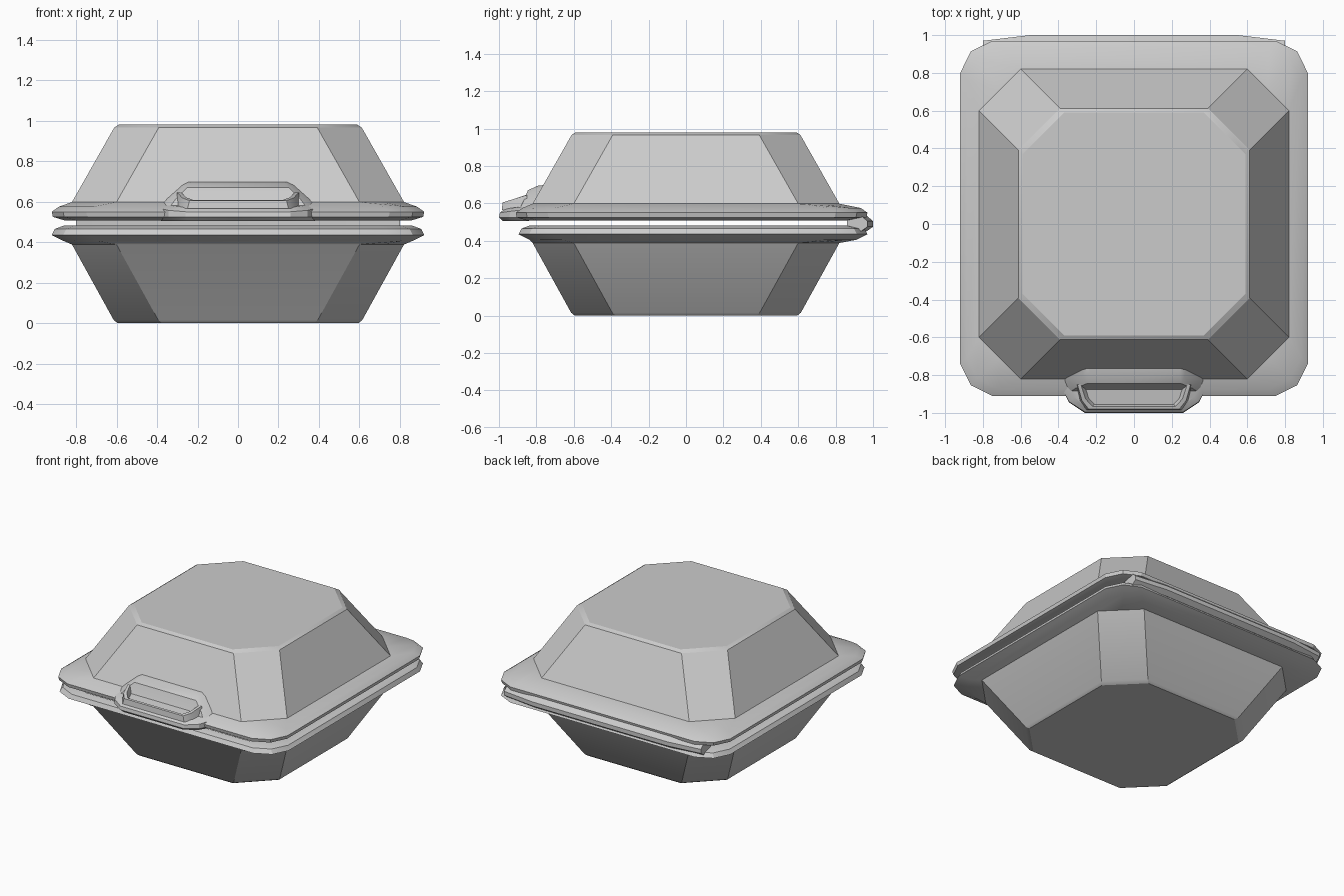
import bpy, bmesh, math

cube = bpy.data.objects.get("Cube")
if cube:
    bpy.data.objects.remove(cube, do_unlink=True)

foam = bpy.data.materials.new("grey_foam")
foam.use_nodes = True
GREY = (0.6, 0.6, 0.6, 1)
foam.diffuse_color = GREY
bsdf = foam.node_tree.nodes["Principled BSDF"]
bsdf.inputs["Base Color"].default_value = GREY
bsdf.inputs["Roughness"].default_value = 0.8


def loft(name, rings, angle=25):
    """Closed solid through a stack of rings with equal point counts."""
    bm = bmesh.new()
    loops = [[bm.verts.new(p) for p in ring] for ring in rings]
    for low, high in zip(loops, loops[1:]):
        n = len(low)
        for i in range(n):
            j = (i + 1) % n
            bm.faces.new((low[i], low[j], high[j], high[i]))
    bm.faces.new(loops[0])
    bm.faces.new(loops[-1])
    bmesh.ops.recalc_face_normals(bm, faces=bm.faces)
    mesh = bpy.data.meshes.new(name)
    bm.to_mesh(mesh)
    bm.free()
    mesh.materials.append(foam)
    obj = bpy.data.objects.new(name, mesh)
    bpy.context.collection.objects.link(obj)
    bpy.ops.object.select_all(action="DESELECT")
    obj.select_set(True)
    bpy.context.view_layer.objects.active = obj
    bpy.ops.object.shade_smooth_by_angle(angle=math.radians(angle))
    return obj


def box_ring(x, front, back, z, cut, bulge=0.5):
    """Rectangle with three-point corners; bulge 0.5 is a straight chamfer."""
    k = cut * bulge
    right = [(x - cut, front), (x - k, front + k), (x, front + cut),
             (x, back - cut), (x - k, back - k), (x - cut, back)]
    return [(a, b, z) for a, b in right] + [(-a, b, z) for a, b in reversed(right)]


def bowl_ring(half, z):
    return box_ring(half, -half, half, z, 0.22)


def rim_ring(inset, z, front=-0.91):
    return box_ring(0.92 - inset, front + inset, 0.97 - inset, z, 0.17, 0.33)


def tab_ring(x_back, x_front, back, front, z_back, z_front):
    """Trapezoid with clipped front corners, optionally sloping forward."""
    mid = front + (back - front) * 0.35
    z_mid = z_front + (z_back - z_front) * 0.35
    half = [(x_front, front, z_front), (x_front + (x_back - x_front) * 0.6, mid, z_mid),
            (x_back, back, z_back)]
    return half + [(-a, b, c) for a, b, c in reversed(half)]


# Lid: hollow chamfered dome with a turned-down rim
loft("lid", [
    bowl_ring(0.59, 0.98), bowl_ring(0.612, 0.965), bowl_ring(0.82, 0.598),
    rim_ring(0.035, 0.575), rim_ring(0, 0.55), rim_ring(0.005, 0.525),
    rim_ring(0.06, 0.508), bowl_ring(0.80, 0.53), bowl_ring(0.795, 0.59),
    bowl_ring(0.59, 0.955)])

# Tray: matching hollow base with an upturned rim
loft("tray", [
    bowl_ring(0.595, 0), bowl_ring(0.614, 0.015), bowl_ring(0.82, 0.388),
    rim_ring(0.06, 0.405, -0.895), rim_ring(0, 0.435, -0.895),
    rim_ring(0.015, 0.465, -0.895), rim_ring(0.06, 0.482, -0.895),
    bowl_ring(0.80, 0.465), bowl_ring(0.79, 0.40), bowl_ring(0.59, 0.03)])

# Hinge strip along the back
section = [(0.89, 0.46), (0.965, 0.45), (1, 0.475), (1, 0.505), (0.965, 0.535), (0.89, 0.52)]
loft("hinge", [[(x, y - drop, z) for y, z in section]
               for x, drop in ((-0.80, 0.03), (-0.55, 0), (0.55, 0), (0.80, 0.03))])

# Front tab carried by the lid rim
loft("latch_tab", [
    tab_ring(0.38, 0.24, -0.84, -0.98, 0.505, 0.505),
    tab_ring(0.40, 0.26, -0.84, -1, 0.525, 0.525),
    tab_ring(0.40, 0.26, -0.84, -0.995, 0.57, 0.55),
    tab_ring(0.36, 0.25, -0.82, -0.97, 0.59, 0.57)])

# Raised housing between the tab and the sloping lid wall
loft("latch_housing", [
    tab_ring(0.42, 0.34, -0.74, -0.89, 0.57, 0.57),
    tab_ring(0.37, 0.31, -0.74, -0.87, 0.62, 0.61),
    tab_ring(0.28, 0.25, -0.73, -0.845, 0.69, 0.67),
    tab_ring(0.25, 0.23, -0.73, -0.79, 0.70, 0.695)])

# Catch loop with a sunken centre
loft("latch_catch", [
    tab_ring(0.31, 0.25, -0.85, -0.985, 0.565, 0.565),
    tab_ring(0.30, 0.24, -0.85, -0.98, 0.645, 0.605),
    tab_ring(0.28, 0.22, -0.855, -0.965, 0.645, 0.608),
    tab_ring(0.26, 0.21, -0.86, -0.955, 0.60, 0.585)])
